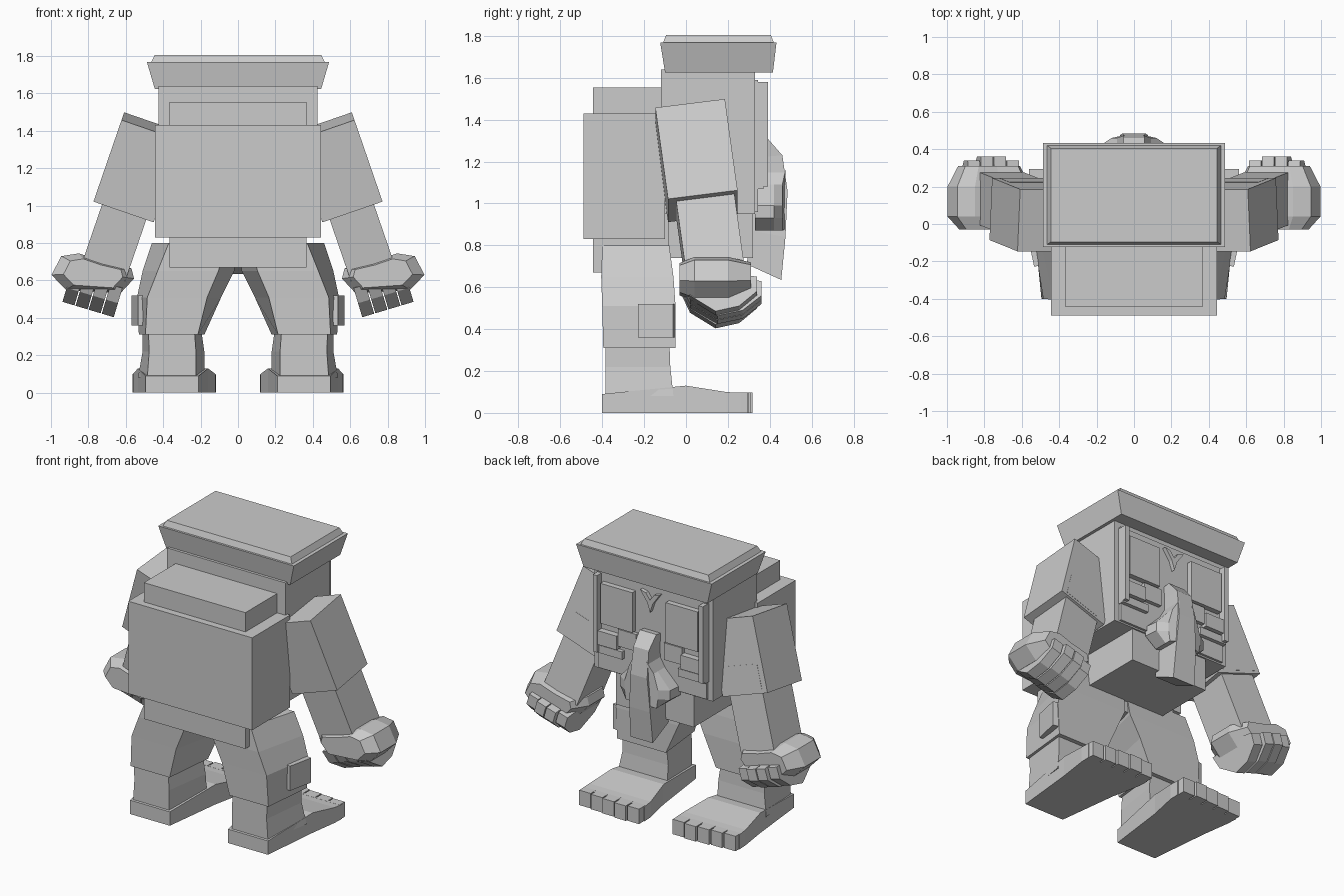
import bpy, bmesh
from math import radians
from mathutils import Vector, Euler, Matrix

if "Cube" in bpy.data.objects:
    bpy.data.objects.remove(bpy.data.objects["Cube"])

grey = bpy.data.materials.new("stone_grey")
grey.use_nodes = True
grey.diffuse_color = (0.6, 0.6, 0.6, 1)
grey.node_tree.nodes["Principled BSDF"].inputs["Base Color"].default_value = (0.6, 0.6, 0.6, 1)


def finish(name, bm, mirror=False):
    bmesh.ops.recalc_face_normals(bm, faces=bm.faces)
    mesh = bpy.data.meshes.new(name)
    bm.to_mesh(mesh)
    bm.free()
    mesh.materials.append(grey)
    obj = bpy.data.objects.new(name, mesh)
    bpy.context.collection.objects.link(obj)
    if mirror:
        obj.modifiers.new("mirror", 'MIRROR').use_mirror_merge = False
    return obj


def loft(name, rings, mirror=False):
    """Skin a list of equal-length point rings and cap both ends."""
    bm = bmesh.new()
    rows = [[bm.verts.new(p) for p in ring] for ring in rings]
    n = len(rows[0])
    for a, b in zip(rows, rows[1:]):
        for i in range(n):
            j = (i + 1) % n
            bm.faces.new((a[i], a[j], b[j], b[i]))
    bm.faces.new(rows[0][::-1])
    bm.faces.new(rows[-1])
    return finish(name, bm, mirror)


def box(name, x, y, z, mirror=False):
    return loft(name, [[(x[0], y[0], h), (x[1], y[0], h), (x[1], y[1], h), (x[0], y[1], h)]
                       for h in z], mirror)


def tilted(name, centre, size, turn):
    """Mirrored box rotated about its centre."""
    bm = bmesh.new()
    rot = Euler([radians(a) for a in turn]).to_matrix().to_4x4()
    bmesh.ops.create_cube(bm, size=1, matrix=Matrix.Translation(centre) @ rot
                          @ Matrix.Diagonal((*size, 1)))
    return finish(name, bm, True)


def level(z, y_back, back, y_front, front):
    """Leg cross-section with its own x range at the back and at the front."""
    return [(back[0], y_back, z), (back[1], y_back, z),
            (front[1], y_front, z), (front[0], y_front, z)]


def sym(half, y0, y1, z0, z1):
    """Four-sided section, centred on x, sloping from back to front."""
    return [(-half, y0, z0), (half, y0, z0), (half, y1, z1), (-half, y1, z1)]


# Torso blocks and head
box("back_block", (-.445, .445), (-.49, -.10), (.83, 1.43))
box("inner_back_block", (-.365, .365), (-.445, -.08), (.67, 1.555))
box("head", (-.425, .425), (-.12, .33), (.95, 1.64))
box("jaw", (-.28, .28), (-.12, .32), (.74, .96))

# Flat cap with flared sides
loft("cap", [sym(.445, -.10, .415, 1.625, 1.625), sym(.487, -.123, .432, 1.768, 1.768)])
loft("cap_top", [sym(.465, -.11, .42, 1.766, 1.766), sym(.445, -.095, .405, 1.805, 1.805)])

# Face: base plate, framed eyes, cheeks and brow
box("face_plate", (-.39, .39), (.32, .345), (.96, 1.59))
box("eye_panel", (.12, .35), (.34, .38), (1.27, 1.53), True)
box("face_side_frame", (.365, .395), (.33, .392), (1.08, 1.58), True)
box("face_lower_frame", (.2, .395), (.33, .37), (1.07, 1.12), True)
box("cheek_inner", (.1, .23), (.34, .37), (1.15, 1.26), True)
box("cheek_outer", (.23, .39), (.34, .385), (1.13, 1.22), True)
loft("brow", [[(0, y, 1.43), (.02, y, 1.49), (.07, y, 1.56), (.03, y, 1.55), (0, y, 1.51)]
              for y in (.34, .37)], True)

# Long drooping nose with flared nostrils
loft("nose", [sym(.06, .33, .39, 1.30, 1.31), sym(.055, .33, .46, 1.22, 1.23),
              sym(.06, .32, .485, 1.05, 1.06), sym(.075, .31, .475, .87, .84),
              sym(.08, .29, .455, .71, .635)])
loft("nostril", [[(.05, y0, 1.16), (.09, y1, 1.09), (.05 + w, y1, .99),
                  (.05 + w, y1, .93), (.11, y1, .87), (.05, y0, .88)]
                 for y0, y1, w in ((.33, .33, .14), (.42, .42, .13), (.475, .46, .07))], True)

# Legs
loft("thigh", [level(.80, -.40, (.06, .37), -.08, (.01, .46)),
               level(.65, -.405, (.105, .43), -.06, (.02, .51)),
               level(.51, -.40, (.165, .485), -.05, (.09, .54)),
               level(.31, -.395, (.215, .495), -.05, (.18, .53))], True)
loft("shin", [level(.36, -.385, (.235, .48), -.08, (.20, .51)),
              level(.22, -.385, (.225, .475), -.075, (.18, .51)),
              level(.08, -.385, (.225, .485), -.06, (.18, .535))], True)
tilted("thigh_plate", (.527, -.14, .44), (.05, .17, .16), (0, 0, -12))

# Feet and toes
loft("foot", [[(a, y, 0), (b, y, 0), (b, y, h), (a, y, h)] for y, a, b, h in
              ((-.40, .21, .495, .09), (0, .16, .535, .13), (.19, .12, .562, .10),
               (.26, .117, .565, .095))], True)
for i in range(5):
    x = .117 + i * .0896
    box(f"toe_{i + 1}", (x + .004, x + .086), (.24, .318 - .008 * abs(i - 1)), (0, .097), True)

# Arms
LEAN = (7.5, -19, 0)
tilted("upper_arm", (.53, .05, 1.205), (.34, .335, .465), LEAN)
tilted("forearm", (.645, .11, .86), (.25, .28, .44), LEAN)
tilted("elbow_plate", (.575, .21, 1.10), (.25, .05, .16), LEAN)

# Fists: bevelled palm with four curled fingers
palm = [(.57, .665), (.72, .70), (.85, .745), (.945, .73), (.997, .63),
        (.92, .55), (.63, .53), (.556, .61)]
mid = Vector((.77, .64))
loft("palm", [[(mid.x + (x - mid.x) * s, y, mid.y + (z - mid.y) * s) for x, z in palm]
              for y, s in ((-.03, .72), (.04, 1), (.20, 1), (.31, .75))], True)
curl = [(-.02, .59), (.02, .51), (.15, .435), (.27, .46), (.36, .53), (.36, .60), (.28, .61)]
for i in range(4):
    x = .645 + i * .07
    shrink = .94 if i in (0, 3) else 1
    loft(f"finger_{i + 1}", [[(px - .3 * (z - .5), y * shrink, z + .3 * (px - .75))
                              for y, z in curl] for px in (x, x + .064)], True)
